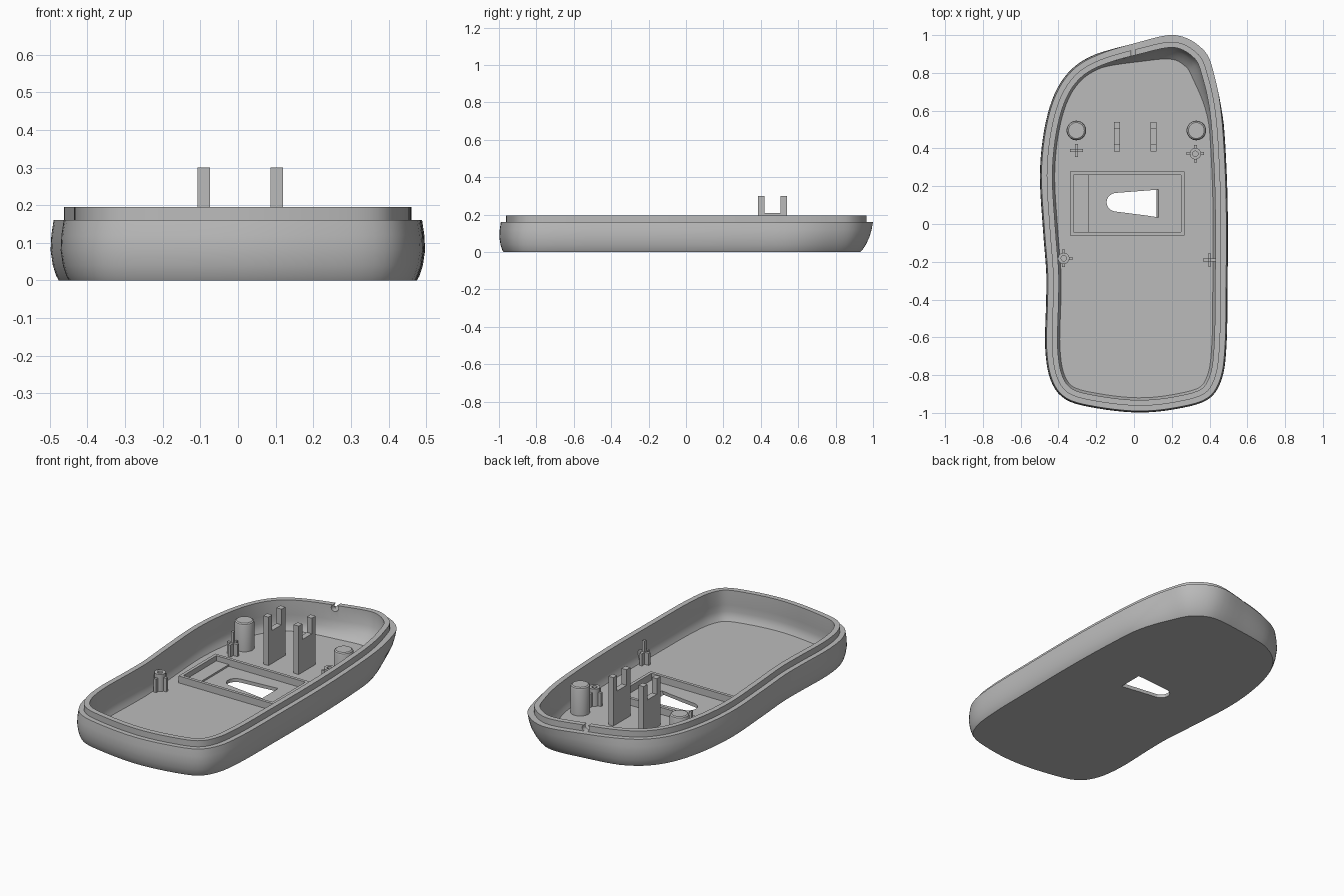
import bpy, bmesh, math
from mathutils import Vector

if "Cube" in bpy.data.objects:
    bpy.data.objects.remove(bpy.data.objects["Cube"])

grey = bpy.data.materials.new("plain grey")
grey.use_nodes = True
grey.diffuse_color = (0.5, 0.5, 0.5, 1)
grey.node_tree.nodes["Principled BSDF"].inputs["Base Color"].default_value = (0.5, 0.5, 0.5, 1)

FLOOR = 0.02


def finish(name, bm):
    bmesh.ops.recalc_face_normals(bm, faces=bm.faces)
    mesh = bpy.data.meshes.new(name)
    bm.to_mesh(mesh)
    bm.free()
    ob = bpy.data.objects.new(name, mesh)
    bpy.context.collection.objects.link(ob)
    mesh.materials.append(grey)
    return ob


def smooth(ob):
    bpy.ops.object.select_all(action='DESELECT')
    ob.select_set(True)
    bpy.context.view_layer.objects.active = ob
    bpy.ops.object.shade_smooth_by_angle(angle=math.radians(30))


def loft(bm, rings):
    """Skin a stack of equal rings and cap both ends."""
    loops = [[bm.verts.new(p) for p in ring] for ring in rings]
    n = len(loops[0])
    for a, b in zip(loops, loops[1:]):
        for i in range(n):
            j = (i + 1) % n
            bm.faces.new((a[i], a[j], b[j], b[i]))
    bm.faces.new(loops[0][::-1])
    bm.faces.new(loops[-1])


def prism(bm, pts, z0, z1):
    loft(bm, [[(x, y, z) for x, y in pts] for z in (z0, z1)])


def box(bm, x0, x1, y0, y1, z0, z1):
    prism(bm, [(x0, y0), (x1, y0), (x1, y1), (x0, y1)], z0, z1)


def circle(x, y, r, z, n=32):
    return [(x + r * math.cos(math.tau * i / n), y + r * math.sin(math.tau * i / n), z) for i in range(n)]


def cut(ob, cutter):
    mod = ob.modifiers.new("cut", 'BOOLEAN')
    mod.operation, mod.solver, mod.object = 'DIFFERENCE', 'EXACT', cutter
    bpy.context.view_layer.objects.active = ob
    bpy.ops.object.modifier_apply(modifier=mod.name)
    bpy.data.objects.remove(cutter)


# Plan outline, clockwise from the rear tip
CONTROL = [Vector(p) for p in (
    (.22, 1), (.37, .92), (.43, .78), (.47, .58), (.49, .29), (.497, 0), (.495, -.35), (.49, -.64),
    (.465, -.82), (.39, -.93), (.22, -.98), (.02, -.998), (-.2, -.975), (-.36, -.93), (-.44, -.83),
    (-.47, -.66), (-.465, -.4), (-.465, -.25), (-.482, -.03), (-.498, .26), (-.475, .5),
    (-.42, .69), (-.33, .82), (-.2, .9), (0, .96))]


def spline(ctrl, steps):
    out, n = [], len(ctrl)
    for i in range(n):
        a, b, c, d = (ctrl[(i + k - 1) % n] for k in range(4))
        for s in range(steps):
            t = s / steps
            out.append(.5 * (2 * b + (c - a) * t + (2 * a - 5 * b + 4 * c - d) * t ** 2
                             + (3 * b - a - 3 * c + d) * t ** 3))
    return out


OUTLINE = spline(CONTROL, 5)


def clamp(v):
    return max(0, min(1, v))


def section(z, inset, rear):
    """Outline moved inward, with extra inset towards the rear corner."""
    ring, n = [], len(OUTLINE)
    for i, p in enumerate(OUTLINE):
        tan = (OUTLINE[(i + 1) % n] - OUTLINE[i - 1]).normalized()
        t = clamp((p.y - .5) / .45)
        w = t * t * (3 - 2 * t) * clamp(.5 + 2.5 * p.x)
        q = p + Vector((tan.y, -tan.x)) * (inset + rear * w)
        ring.append((q.x, q.y, z))
    return ring


# Shell: bulged outside, stepped lip, hollow inside
bm = bmesh.new()
loft(bm, [section(*row) for row in (
    (0, .022, .048), (.012, .015, .044), (.04, .006, .034), (.08, 0, .02), (.12, .002, .006),
    (.16, .008, -.008), (.16, .036, 0), (.195, .036, 0), (.195, .066, 0), (.11, .066, 0),
    (.07, .062, .025), (.04, .068, .042), (FLOOR, .078, .052))])
shell = finish("shell", bm)

# Sensor opening: round at one end, flared at the other, sloped end wall
bm = bmesh.new()
rings = []
for z, end in ((-.02, .106), (FLOOR + .02, .142)):
    arc = [(-.09 - .055 * math.sin(a), .115 + .05 * math.cos(a), z)
           for a in (math.pi * i / 16 for i in range(17))]
    rings.append(arc + [(end, .035, z), (end, .182, z)])
loft(bm, rings)
cut(shell, finish("sensor_cutter", bm))

# Cable notch through the rear lip
bm = bmesh.new()
loft(bm, [[(x, y, z) for x, z, _ in circle(-.004, .179, .02, 0)] for y in (.86, 1.05)])
cut(shell, finish("notch_cutter", bm))
smooth(shell)

# Round support posts with softened tops
for side, x in (("right", -.305), ("left", .33)):
    bm = bmesh.new()
    loft(bm, [circle(x, .495, r, z) for r, z in (
        (.052, FLOOR - .005), (.052, .168), (.049, .177), (.042, .182))])
    smooth(finish(side + "_post", bm))

# Forked wheel supports
for side, x in (("right", -.107), ("left", .087)):
    bm = bmesh.new()
    fork = [(.385, FLOOR - .005), (.54, FLOOR - .005), (.54, .3), (.505, .3),
            (.505, .21), (.42, .21), (.42, .3), (.385, .3)]
    loft(bm, [[(u, y, z) for y, z in fork] for u in (x, x + .032)])
    finish(side + "_wheel_fork", bm)


def cross(bm, x, y, arm, half, top):
    pts = []
    for k in range(4):
        c, s = round(math.cos(k * math.pi / 2)), round(math.sin(k * math.pi / 2))
        for u, v in ((half, -half), (arm, -half), (arm, half)):
            pts.append((x + u * c - v * s, y + u * s + v * c))
    prism(bm, pts, FLOOR - .005, top)


# Cross-shaped locating pins
for name, x, y in (("rear_pin", -.305, .39), ("front_pin", .4, -.19)):
    bm = bmesh.new()
    cross(bm, x, y, .034, .008, .09)
    box(bm, x - .008, x + .008, y - .008, y + .008, .085, .155)
    finish(name, bm)

# Hollow screw bosses with four ribs
for name, x, y in (("rear_boss", .325, .372), ("front_boss", -.372, -.182)):
    bm = bmesh.new()
    loft(bm, [circle(x, y, r, z, 24) for r, z in (
        (.03, FLOOR - .005), (.03, .12), (.014, .12), (.014, FLOOR + .01))])
    smooth(finish(name, bm))
    for k in range(4):
        dx, dy = round(math.cos(k * math.pi / 2)), round(math.sin(k * math.pi / 2))
        bm = bmesh.new()
        cx, cy = x + dx * .036, y + dy * .036
        hx, hy = (.01, .008) if dx else (.008, .01)
        box(bm, cx - hx, cx + hx, cy - hy, cy + hy, FLOOR - .005, .098)
        finish(f"{name}_rib_{k + 1}", bm)

# Raised frame around the sensor, with a low step at one end
bm = bmesh.new()
x0, x1, y0, y1, w, top = -.338, .268, -.06, .277, .018, .06
for a, b, c, d in ((x0, x1, y0, y0 + w), (x0, x1, y1 - w, y1),
                   (x0, x0 + w, y0 + w, y1 - w), (x1 - w, x1, y0 + w, y1 - w)):
    box(bm, a, b, c, d, FLOOR - .005, top)
box(bm, x0 + w, -.24, y0 + w, y1 - w, FLOOR - .005, FLOOR + .01)
finish("sensor_frame", bm)
